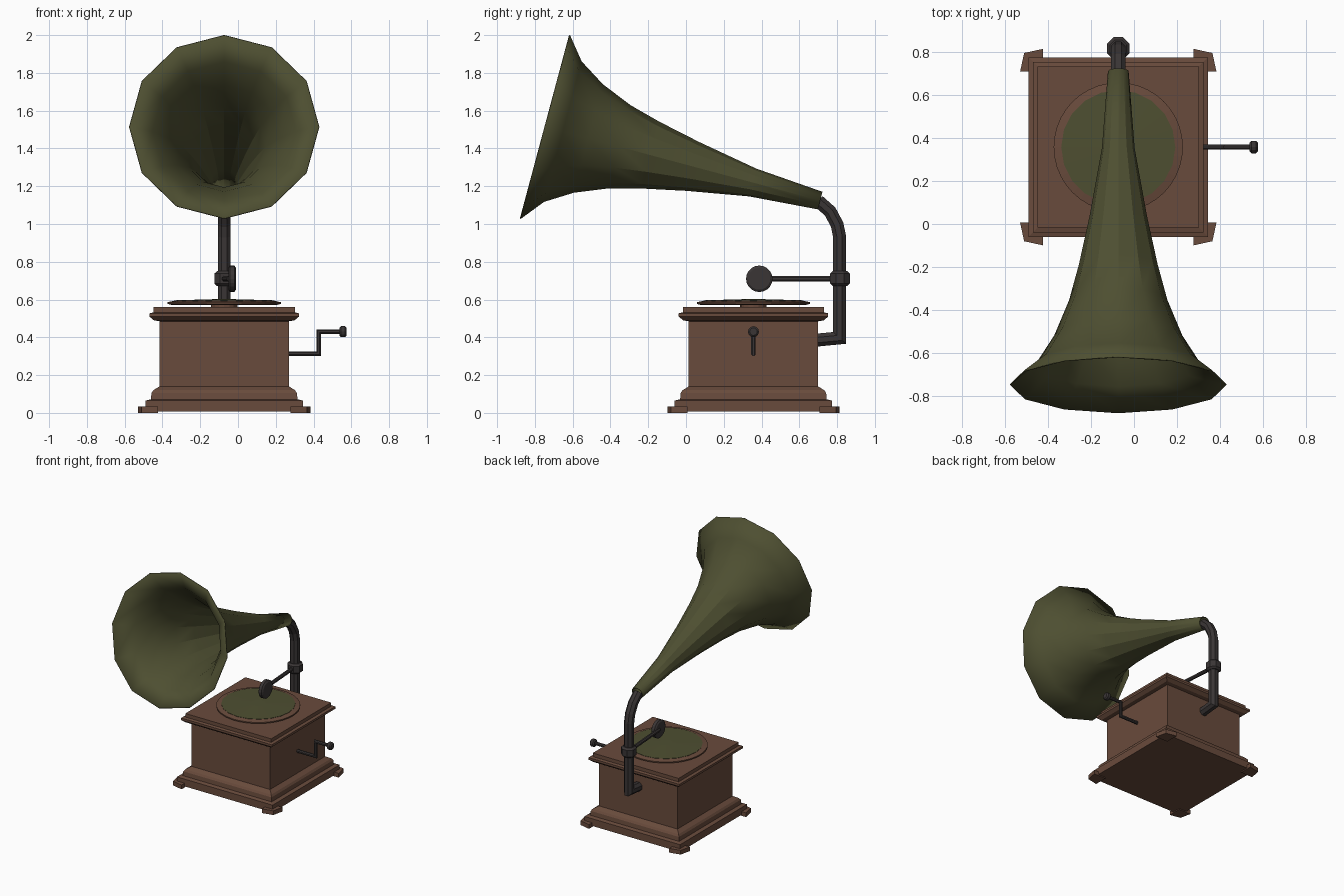
import bpy, bmesh, math
from mathutils import Vector, Matrix

if "Cube" in bpy.data.objects:
    bpy.data.objects.remove(bpy.data.objects["Cube"])

CX, CY = -0.073, 0.357          # centre of the cabinet


def material(name, rgb):
    m = bpy.data.materials.new(name)
    m.diffuse_color = (*rgb, 1)
    m.use_nodes = True
    m.node_tree.nodes["Principled BSDF"].inputs["Base Color"].default_value = m.diffuse_color
    return m


WOOD = material("brown wood", (0.141, 0.070, 0.045))
OLIVE = material("olive green", (0.076, 0.078, 0.031))
IRON = material("dark iron", (0.042, 0.036, 0.036))


def finish(name, bm, mat, smooth=None):
    bmesh.ops.recalc_face_normals(bm, faces=bm.faces)
    me = bpy.data.meshes.new(name)
    bm.to_mesh(me)
    bm.free()
    me.materials.append(mat)
    ob = bpy.data.objects.new(name, me)
    bpy.context.collection.objects.link(ob)
    if smooth:
        bpy.ops.object.select_all(action='DESELECT')
        ob.select_set(True)
        bpy.context.view_layer.objects.active = ob
        bpy.ops.object.shade_smooth_by_angle(angle=math.radians(smooth))
    return ob


def skin(rings, capped=True):
    """Join equal rings of points into a surface."""
    bm = bmesh.new()
    vs = [[bm.verts.new(p) for p in ring] for ring in rings]
    n = len(vs[0])
    for a, b in zip(vs, vs[1:]):
        for i in range(n):
            j = (i + 1) % n
            bm.faces.new((a[i], a[j], b[j], b[i]))
    if capped:
        bm.faces.new(vs[0])
        bm.faces.new(vs[-1])
    return bm


def lathe(name, profile, sides, mat, origin, axis=(0, 0, 1), phase=0.0, smooth=None, capped=True):
    """Turn (radius, distance) points about an axis; phase in side steps."""
    rot = Vector((0, 0, 1)).rotation_difference(Vector(axis)).to_matrix()
    step = 2 * math.pi / sides
    rings = [[Vector(origin) + rot @ Vector((r * math.cos((i + phase) * step),
                                             r * math.sin((i + phase) * step), h))
              for i in range(sides)] for r, h in profile]
    return finish(name, skin(rings, capped), mat, smooth)


def tube(name, path, radius, sides, mat, normal, smooth=None):
    """Mitred tube along a path lying in the plane with the given normal."""
    pts, b = [Vector(p) for p in path], Vector(normal)
    rings = []
    for k, p in enumerate(pts):
        d0 = (p - pts[k - 1]).normalized() if k else (pts[1] - p).normalized()
        d1 = (pts[k + 1] - p).normalized() if k < len(pts) - 1 else d0
        t = (d0 + d1).normalized()
        side = b.cross(t) / max(t.dot(d0), 0.3)
        rings.append([p + radius * (math.cos(a) * side + math.sin(a) * b)
                      for a in ((i + 0.5) * 2 * math.pi / sides for i in range(sides))])
    return finish(name, skin(rings), mat, smooth)


# cabinet: square moulding profile given as half-widths and heights
moulding = [(0.417, 0.008), (0.417, 0.065), (0.388, 0.072), (0.385, 0.105), (0.375, 0.12),
            (0.343, 0.14), (0.343, 0.485), (0.372, 0.49), (0.396, 0.51), (0.396, 0.527),
            (0.374, 0.532), (0.374, 0.56)]
lathe("cabinet", [(w * math.sqrt(2), z) for w, z in moulding], 4, WOOD, (CX, CY, 0), phase=0.5)

# four flared corner feet
for sx in (-1, 1):
    for sy in (-1, 1):
        outline = [(0.35, 0.35), (0.456, 0.35), (0.437, 0.437), (0.35, 0.456)]
        foot = [[(CX + sx * x, CY + sy * y, z) for x, y in outline] for z in (0, 0.033)]
        finish("foot", skin(foot), WOOD)

# turntable and record
lathe("turntable_hub", [(0.07, 0.55), (0.07, 0.58)], 16, WOOD, (CX, CY, 0))
lathe("turntable", [(0.28, 0.572), (0.30, 0.577), (0.30, 0.586), (0.262, 0.594)], 40, WOOD, (CX, CY, 0))
lathe("record", [(0.265, 0.59), (0.265, 0.596), (0.05, 0.602)], 20, OLIVE, (CX, CY, 0))

# pillar pipe, from the back bracket up to the horn
tube("pillar", [(CX, 0.69, 0.385), (CX, 0.813, 0.397), (CX, 0.813, 0.933), (CX, 0.80, 0.997),
                (CX, 0.763, 1.066), (CX, 0.70, 1.122)], 0.037, 8, IRON, (1, 0, 0))
lathe("pillar_collar", [(0.042, 0.672), (0.057, 0.685), (0.057, 0.737), (0.042, 0.75)], 8, IRON,
      (CX, 0.815, 0), phase=0.5)

# tone arm and sound box
tube("tone_arm", [(CX, 0.80, 0.71), (-0.045, 0.40, 0.71)], 0.015, 8, IRON, (0, 0, 1))
lathe("sound_box", [(0.058, -0.02), (0.07, -0.012), (0.07, 0.012), (0.058, 0.02)], 20, IRON,
      (-0.031, 0.388, 0.71), axis=(1, 0, 0))

# winding crank
tube("crank", [(0.26, CY, 0.314), (0.427, CY, 0.314), (0.427, CY, 0.43), (0.55, CY, 0.43)],
     0.013, 8, IRON, (0, 1, 0))
lathe("crank_knob", [(0.02, 0.537), (0.029, 0.545), (0.029, 0.567), (0.02, 0.575)], 12, IRON,
      (0, CY, 0.43), axis=(1, 0, 0))

# twelve-sided flared horn, tilted up 15 degrees, open at the mouth
tilt = math.radians(15)
flare = [(0.048, 0), (0.076, 0.37), (0.134, 0.70), (0.183, 0.93), (0.228, 1.10),
         (0.297, 1.27), (0.385, 1.41), (0.504, 1.506)]
horn = lathe("horn", flare, 12, OLIVE, (CX, 0.71, 1.124),
             axis=(0, -math.cos(tilt), math.sin(tilt)), smooth=28, capped=False)
shell = horn.modifiers.new("thickness", 'SOLIDIFY')
shell.thickness = 0.006
shell.offset = -1
